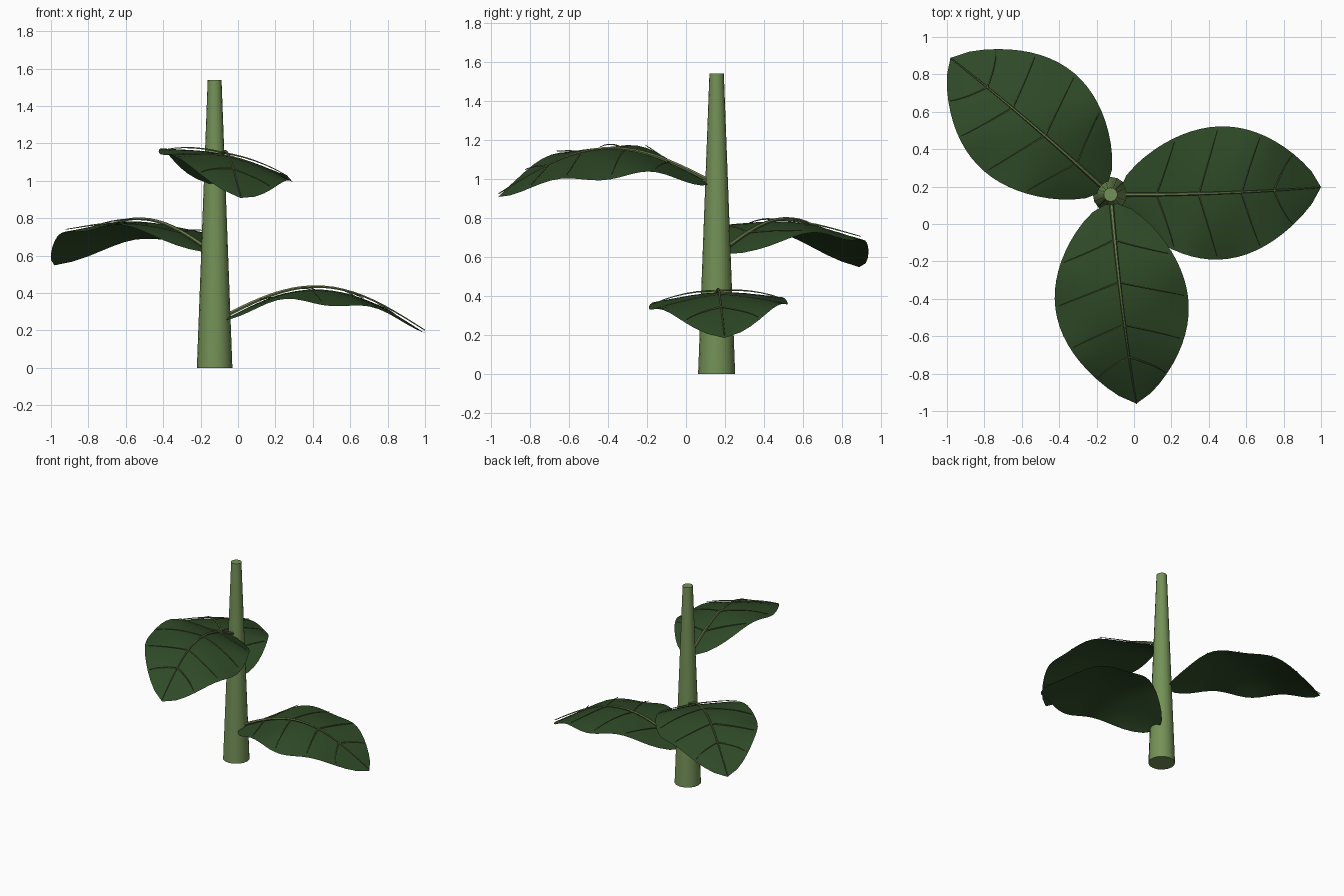
import bpy, bmesh, math
from mathutils import Vector

if "Cube" in bpy.data.objects:
    bpy.data.objects.remove(bpy.data.objects["Cube"])

CX, CY = -0.125, 0.157          # stem axis
LENGTH, WIDTH = 1.09, 0.356     # leaf length and half width


def material(name, rgb):
    m = bpy.data.materials.new(name)
    m.diffuse_color = (*rgb, 1)
    m.use_nodes = True
    m.node_tree.nodes["Principled BSDF"].inputs["Base Color"].default_value = m.diffuse_color
    return m


stem_green = material("stem green", (0.175, 0.285, 0.095))
leaf_green = material("leaf green", (0.028, 0.068, 0.02))
vein_green = material("vein green", (0.15, 0.21, 0.075))


def add_object(name, bm, mat, angle=50):
    mesh = bpy.data.meshes.new(name)
    bm.to_mesh(mesh)
    bm.free()
    mesh.materials.append(mat)
    ob = bpy.data.objects.new(name, mesh)
    bpy.context.collection.objects.link(ob)
    bpy.ops.object.select_all(action='DESELECT')
    ob.select_set(True)
    bpy.context.view_layer.objects.active = ob
    bpy.ops.object.shade_smooth_by_angle(angle=math.radians(angle))
    return ob


def half_width(t):
    s = max(0.0, math.sin(math.pi * t))
    return s ** (0.63 + 0.1 * t)


def leaf_point(t, u, turn, base_z, roll, lift=0.0):
    """Point on a leaf: t runs base to tip, u runs -1..1 across the blade."""
    w = half_width(t)
    side = u * WIDTH * w
    along = 0.035 + LENGTH * t
    bend = 0.04 * t ** 2.2
    arch = 0.2 * math.sin(math.pi * t) - 0.065 * t
    droop = 0.045 * w * w + 0.025 * w * math.cos(4 * math.pi * (t - 0.53))
    z = base_z + arch - droop * u * u + roll * side + lift
    c, s = math.cos(turn), math.sin(turn)
    v = side + bend
    return Vector((CX + along * c - v * s, CY + along * s + v * c, z))


def tube(bm, pts, r0, r1, sides=6):
    """Tapered tube along a path."""
    rings = []
    n = len(pts) - 1
    for i, p in enumerate(pts):
        d = (pts[min(i + 1, n)] - pts[max(i - 1, 0)]).normalized()
        a = d.cross(Vector((0, 0, 1))).normalized()
        b = a.cross(d)
        r = r0 + (r1 - r0) * i / n
        rings.append([bm.verts.new(p + r * (a * math.cos(k * math.tau / sides)
                                            + b * math.sin(k * math.tau / sides)))
                      for k in range(sides)])
    for p, q in zip(rings, rings[1:]):
        for k in range(sides):
            j = (k + 1) % sides
            bm.faces.new((p[k], p[j], q[j], q[k]))
    bm.faces.new(rings[0])
    bm.faces.new(rings[-1])


# Tapered stem
bm = bmesh.new()
bmesh.ops.create_cone(bm, cap_ends=True, segments=16, radius1=0.095,
                      radius2=0.037, depth=1.54)
bmesh.ops.translate(bm, verts=bm.verts, vec=(CX, CY, 0.77))
add_object("stem", bm, stem_green)

# Three leaves spiralling up the stem: turn, base height, roll
LEAVES = [(0.0, 0.25, 0.04), (137.5, 0.613, 0.06), (275.0, 0.973, -0.21)]
ROWS, COLS = 22, 10
for number, (deg, base_z, roll) in enumerate(LEAVES, 1):
    place = (math.radians(deg), base_z, roll)

    # Blade
    bm = bmesh.new()
    grid = [[bm.verts.new(leaf_point(i / ROWS, 2 * j / COLS - 1, *place))
             for j in range(COLS + 1)] for i in range(ROWS + 1)]
    for i in range(ROWS):
        for j in range(COLS):
            bm.faces.new((grid[i][j], grid[i + 1][j],
                          grid[i + 1][j + 1], grid[i][j + 1]))
    bmesh.ops.remove_doubles(bm, verts=bm.verts, dist=0.0005)
    add_object(f"leaf_{number}", bm, leaf_green, 80)

    # Midrib and four pairs of side veins, just above the blade
    bm = bmesh.new()
    tube(bm, [leaf_point(i / 20, 0, *place, 0.016) for i in range(21)],
         0.012, 0.003)
    for t in (0.19, 0.40, 0.61, 0.77):
        for sign in (-1, 1):
            pts = [leaf_point(t + 0.09 * k / 6, sign * 0.94 * k / 6, *place, 0.013)
                   for k in range(7)]
            tube(bm, pts, 0.005, 0.002, 5)
    bmesh.ops.recalc_face_normals(bm, faces=bm.faces)
    add_object(f"leaf_veins_{number}", bm, vein_green)
